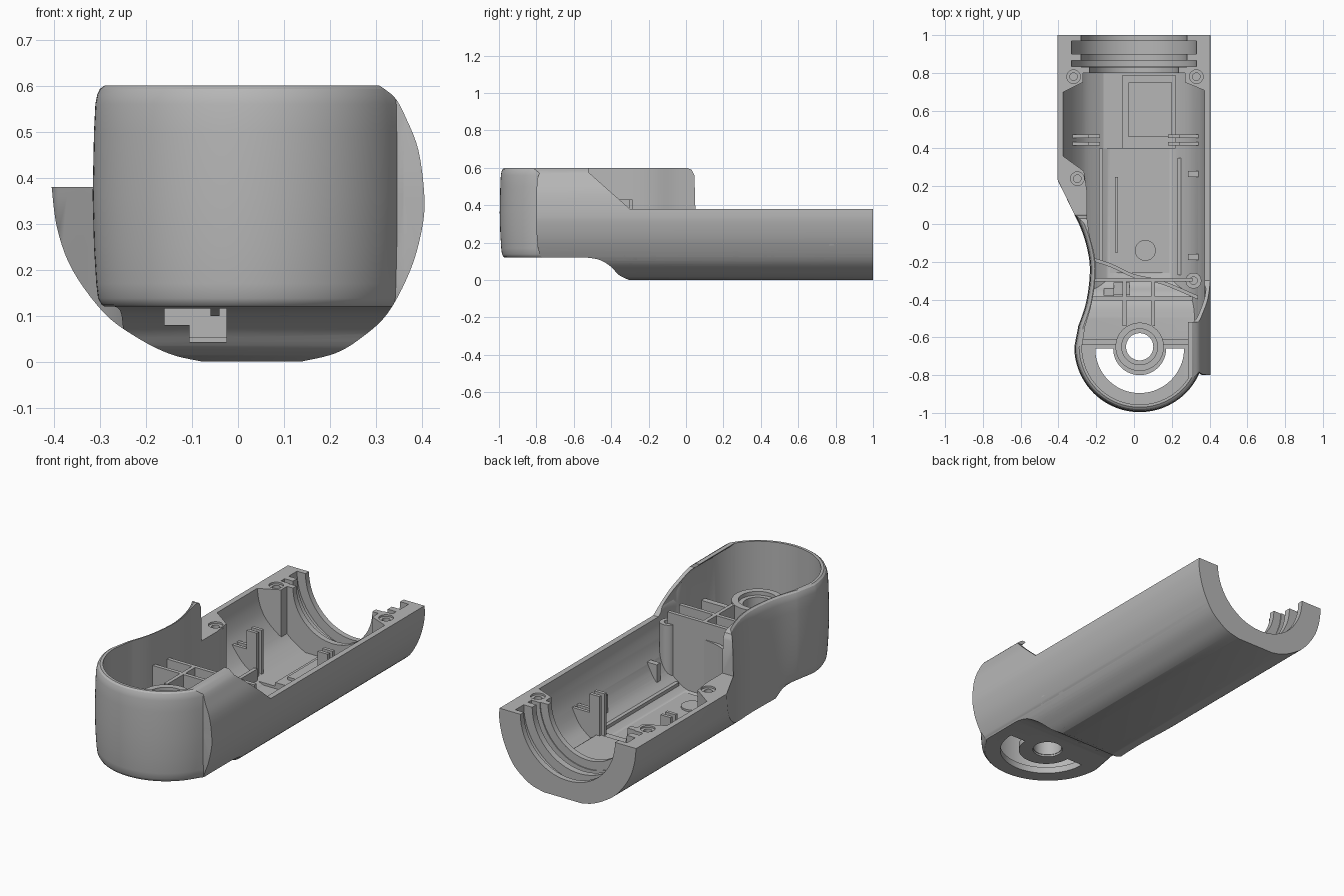
import bpy, bmesh
from math import cos, sin, radians
from mathutils import Vector

if "Cube" in bpy.data.objects:
    bpy.data.objects.remove(bpy.data.objects["Cube"])

grey = bpy.data.materials.new("casing_grey")
grey.use_nodes = True
grey.diffuse_color = (0.47, 0.47, 0.47, 1)
grey.node_tree.nodes["Principled BSDF"].inputs["Base Color"].default_value = (0.47, 0.47, 0.47, 1)


# ---------- helpers ----------
def loft(name, rings):
    """Closed solid through rings of equal length."""
    bm = bmesh.new()
    loops = [[bm.verts.new(p) for p in ring] for ring in rings]
    n = len(loops[0])
    for low, high in zip(loops, loops[1:]):
        for i in range(n):
            j = (i + 1) % n
            bm.faces.new((low[i], low[j], high[j], high[i]))
    bm.faces.new(loops[0][::-1])
    bm.faces.new(loops[-1])
    bmesh.ops.recalc_face_normals(bm, faces=bm.faces)
    mesh = bpy.data.meshes.new(name)
    bm.to_mesh(mesh)
    bm.free()
    ob = bpy.data.objects.new(name, mesh)
    bpy.context.collection.objects.link(ob)
    return ob


def prism(name, pts, axis, start, end):
    place = {"x": lambda p, a: (a, p[0], p[1]),
             "y": lambda p, a: (p[0], a, p[1]),
             "z": lambda p, a: (p[0], p[1], a)}[axis]
    return loft(name, [[place(p, a) for p in pts] for a in (start, end)])


def box(name, x0, x1, y0, y1, z0, z1):
    return prism(name, [(x0, y0), (x1, y0), (x1, y1), (x0, y1)], "z", z0, z1)


def arc(cx, cy, r, a0=0, a1=360, n=48):
    steps = n if a1 - a0 == 360 else n + 1
    angles = [radians(a0 + (a1 - a0) * i / n) for i in range(steps)]
    return [(cx + r * cos(a), cy + r * sin(a)) for a in angles]


def smooth(pts, n=5):
    """Curve through the points."""
    p = [Vector(q) for q in [pts[0]] + pts + [pts[-1]]]
    out = []
    for a, b, c, d in zip(p, p[1:], p[2:], p[3:]):
        for i in range(n):
            t = i / n
            out.append(tuple(b + (c - a) * t / 2 + (a * 2 - b * 5 + c * 4 - d) * t * t / 2
                             + (b * 3 - a - c * 3 + d) * t ** 3 / 2))
    return out + [tuple(pts[-1])]


def inset(pts, amount):
    """Move a counter-clockwise outline inwards; amount is a function of the point."""
    out = []
    for i, p in enumerate(pts):
        t = (Vector(pts[(i + 1) % len(pts)]) - Vector(pts[i - 1])).normalized()
        d = amount(p)
        out.append((p[0] - t.y * d, p[1] + t.x * d))
    return out


def boolean(target, tool, op="DIFFERENCE", keep=False):
    mod = target.modifiers.new("cut", "BOOLEAN")
    mod.operation, mod.solver, mod.object = op, "EXACT", tool
    bpy.context.view_layer.update()
    graph = bpy.context.evaluated_depsgraph_get()
    mesh = bpy.data.meshes.new_from_object(target.evaluated_get(graph))
    target.modifiers.clear()
    target.data = mesh
    if not keep:
        bpy.data.objects.remove(tool)
    return target


# ---------- outer blank ----------
section = ([(-0.405, 0.7)]
           + smooth([(-0.405, 0.38), (-0.393, 0.29), (-0.36, 0.2), (-0.29, 0.105),
                     (-0.215, 0.05), (-0.145, 0.016), (-0.08, 0.001)])
           + smooth([(0.14, 0.001), (0.21, 0.018), (0.265, 0.05), (0.325, 0.105), (0.375, 0.2),
                     (0.4, 0.29), (0.405, 0.36), (0.392, 0.46), (0.365, 0.53),
                     (0.34, 0.575), (0.3, 0.605)])
           + [(0.3, 0.7)])
hub_x, hub_y = 0.03, -0.65
outline = ([(-0.42, 1)]
           + smooth([(-0.42, 0.265), (-0.335, 0.09), (-0.275, -0.04), (-0.24, -0.17),
                     (-0.235, -0.28), (-0.255, -0.42), (-0.295, -0.54)])
           + arc(hub_x, hub_y, 0.346, 180, 336) + [(0.36, -0.8), (0.42, -0.8), (0.42, 1)])


def head_weight(p):
    return min(max((-0.4 - p[1]) / 0.15, 0), 1)


levels = [(-0.1, 0.03), (0.118, 0.03), (0.124, 0.02), (0.138, 0.012), (0.17, 0.008),
          (0.25, 0.003), (0.36, 0), (0.5, 0.003), (0.56, 0.006), (0.58, 0.01),
          (0.593, 0.016), (0.6, 0.026)]
rings = []
for z, d in levels:
    ring = inset(outline, (lambda p: d * head_weight(p)) if z < 0.3 else (lambda p: d))
    rings.append([(x, y, z) for x, y in ring])
shell = loft("casing_shell", rings)
boolean(shell, prism("section_tool", section, "y", -1.2, 1), "INTERSECT")

# raised head underside
under = [(-1.2, 0.12)] + smooth([(-0.53, 0.12), (-0.46, 0.107), (-0.4, 0.07),
                                 (-0.36, 0.028), (-0.3, -0.002)]) + [(-0.25, -0.2), (-1.2, -0.2)]
boolean(shell, prism("under_tool", under, "x", -0.6, 0.6))

# ---------- inner parts, trimmed to the blank ----------
parts = []
blocks = {
    "head_cross_rib_front": (-0.23, 0.31, -0.405, -0.385, 0.13, 0.43),
    "head_cross_rib_back": (-0.21, 0.31, -0.305, -0.285, 0.02, 0.43),
    "head_long_rib_right": (-0.06, -0.04, -0.54, -0.29, 0.1, 0.43),
    "head_long_rib_left": (0.09, 0.11, -0.54, -0.29, 0.1, 0.43),
    "hub_arm_right": (-0.29, -0.08, -0.64, -0.61, 0.13, 0.36),
    "hub_arm_left": (0.14, 0.34, -0.64, -0.61, 0.13, 0.36),
    "floor_panel": (-0.17, 0.27, -0.26, 0.4, 0.02, 0.042),
    "side_partition": (-0.185, -0.165, -0.2, 0.4, 0.02, 0.12),
    "floor_rail_right": (-0.1, -0.085, -0.15, 0.25, 0.03, 0.055),
    "floor_rail_left": (0.23, 0.25, -0.27, 0.35, 0.03, 0.08),
    "recess_end_front": (0.285, 0.39, -0.19, -0.16, 0.05, 0.2),
    "recess_end_back": (0.285, 0.39, 0.25, 0.28, 0.05, 0.2),
    "motor_bed": (-0.19, 0.21, 0.4, 0.8, 0.02, 0.055),
    "motor_pedestal": (-0.06, 0.22, 0.4, 0.79, 0.03, 0.075),
    "motor_pad": (-0.03, 0.2, 0.46, 0.75, 0.07, 0.09),
}
for y in (0.415, 0.455):
    for side in (-1, 1):
        tag = ("front" if y < 0.43 else "back") + ("_right" if side < 0 else "_left")
        lo, hi = sorted((side * 0.2, side * 0.385))
        blocks["baffle_" + tag] = (lo, hi, y, y + 0.018, 0.03, 0.2)
        lo, hi = sorted((side * 0.18, side * 0.24))
        blocks["baffle_post_" + tag] = (lo, hi, y, y + 0.018, 0.03, 0.3)
for name, dims in blocks.items():
    parts.append(boolean(box(name, *dims), shell, "INTERSECT", True))

curved = smooth([(-0.21, -0.18), (-0.12, -0.21), (0, -0.265), (0.15, -0.3), (0.34, -0.38)])
wall = curved + [(x, y - 0.02) for x, y in curved[::-1]]
parts.append(boolean(prism("curved_divider", wall, "z", 0.02, 0.34), shell, "INTERSECT", True))
parts.append(prism("floor_button", arc(0.06, -0.14, 0.055), "z", 0.03, 0.052))

# stepped rim of the neck
right_rim = [(-0.52, 0.8), (-0.52, 0.575), (-0.3, 0.38), (1.1, 0.38), (1.1, 0.8)]
left_rim = [(0, 0.8), (0, 0.601), (0.03, 0.59), (0.045, 0.56), (0.05, 0.38), (1.1, 0.38), (1.1, 0.8)]
boolean(shell, prism("right_rim_tool", right_rim, "x", 0, 0.6))
boolean(shell, prism("left_rim_tool", left_rim, "x", -0.6, 0.04))

# screw bosses
bosses = [(-0.32, 0.78), (0.33, 0.78), (-0.3, 0.24), (0.315, -0.3)]
for i, (x, y) in enumerate(bosses):
    boss = prism("screw_boss_%d" % (i + 1), arc(x, y, 0.042, n=24), "z", 0.02, 0.37)
    boolean(boss, shell, "INTERSECT", True)
    parts.append(boolean(boss, prism("bore_tool", arc(x, y, 0.02, n=24), "z", 0.22, 0.5)))

# pivot hub
hub = prism("pivot_hub", arc(hub_x, hub_y, 0.128), "z", 0.13, 0.43)
boolean(hub, prism("bore_tool", arc(hub_x, hub_y, 0.072), "z", 0, 0.5))
parts.append(boolean(hub, prism("bore_tool", arc(hub_x, hub_y, 0.095), "z", 0.41, 0.5)))

# ---------- hollow the shell ----------
inner = ([(-0.27, 0.8), (-0.27, 0.75), (-0.39, 0.69), (-0.39, 0.37), (-0.265, 0.28), (-0.25, 0.18)]
         + smooth([(-0.25, 0.04), (-0.235, -0.06), (-0.208, -0.17), (-0.204, -0.28),
                   (-0.224, -0.42), (-0.258, -0.54)])
         + arc(hub_x, hub_y, 0.306, 180, 360)
         + [(0.338, -0.52), (0.39, -0.42), (0.39, 0.7), (0.27, 0.75), (0.27, 0.8)])
cavity = prism("cavity_tool", inner, "z", -0.1, 0.9)
hollow = inset(section, lambda p: 0.03 if p[1] < 0.42 else 0.018)
boolean(cavity, prism("section_tool", hollow, "y", -1.2, 0.9), "INTERSECT")
floor = [(y + 0.035, z + 0.035) for y, z in under]
boolean(cavity, prism("floor_tool", floor, "x", -0.6, 0.6))
boolean(shell, cavity)

# stepped bearing seat at the open end
for r, y0, y1 in ((0.235, 0.7, 0.85), (0.28, 0.83, 1.1), (0.33, 0.835, 0.865), (0.33, 0.9, 0.97)):
    boolean(shell, prism("seat_tool", arc(0, 0.38, r, n=64), "y", y0, y1))

# openings in the head floor
slot = arc(hub_x, hub_y - 0.01, 0.235, 180, 360) + arc(hub_x, hub_y - 0.01, 0.14, 180, 360)[::-1]
boolean(shell, prism("slot_tool", slot, "z", -0.1, 0.3))
boolean(shell, prism("hub_hole_tool", arc(hub_x, hub_y, 0.075), "z", -0.1, 0.5))
boolean(shell, box("window_tool", -0.105, -0.025, -0.6, -0.31, 0.043, 0.116))
boolean(shell, box("window_tool", -0.16, -0.1, -0.6, -0.34, 0.08, 0.116))

# screw recesses in the rim
for x, y in bosses:
    boolean(shell, prism("recess_tool", arc(x, y, 0.036, n=24), "z", 0.37, 0.45))
    boolean(shell, prism("recess_tool", arc(x, y, 0.02, n=24), "z", 0.22, 0.45))

# ---------- finish ----------
bpy.ops.object.select_all(action="DESELECT")
for ob in parts + [shell]:
    ob.data.materials.clear()
    ob.data.materials.append(grey)
    ob.select_set(True)
bpy.context.view_layer.objects.active = shell
bpy.ops.object.shade_smooth_by_angle(angle=radians(30))
